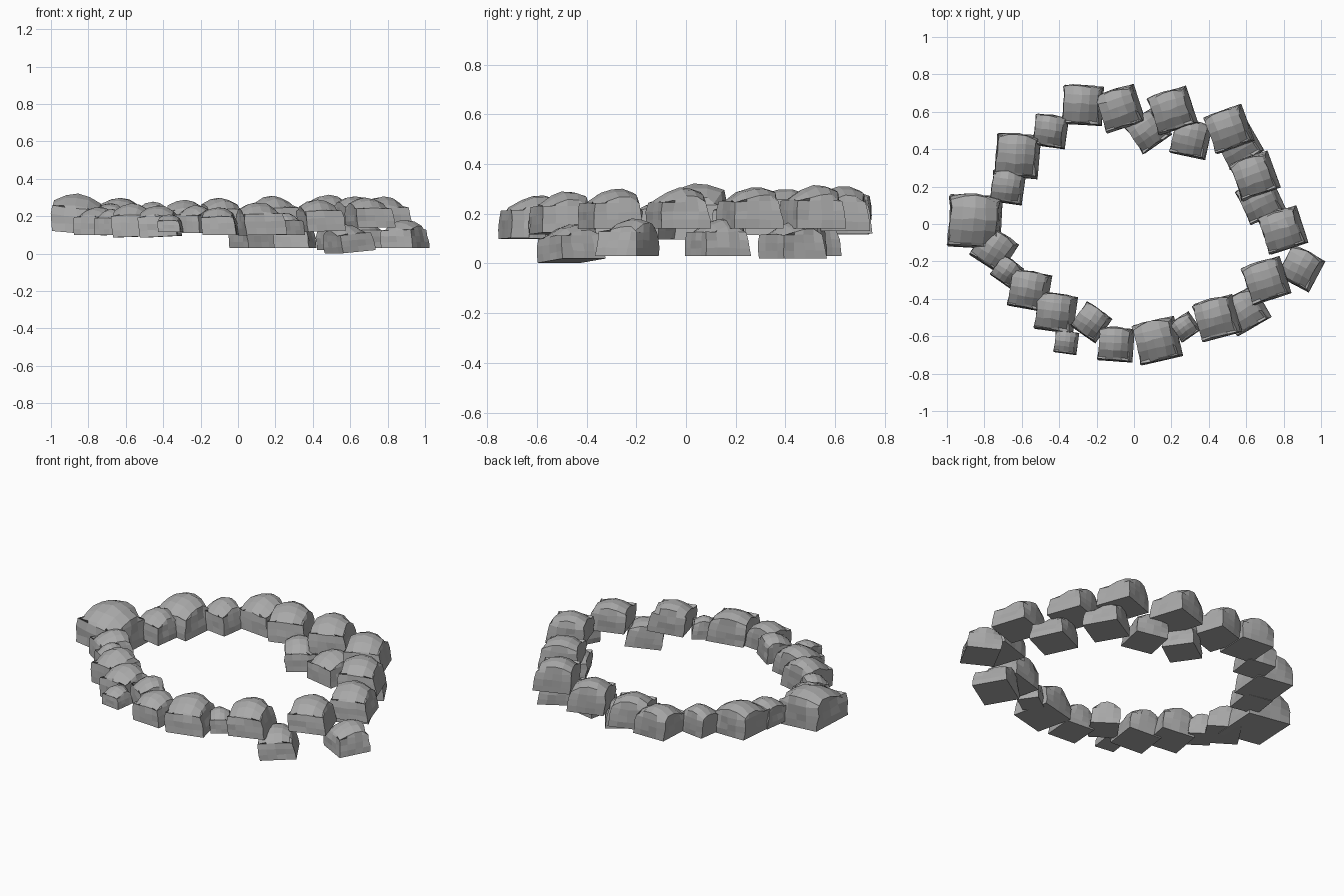
import bpy, bmesh, random
from math import radians
from mathutils import Matrix, Vector

if "Cube" in bpy.data.objects:
    bpy.data.objects.remove(bpy.data.objects["Cube"], do_unlink=True)

random.seed(7)

grey = bpy.data.materials.new("stone_grey")
grey.use_nodes = True
colour = (0.40, 0.40, 0.40, 1)
grey.diffuse_color = colour
grey.node_tree.nodes["Principled BSDF"].inputs["Base Color"].default_value = colour


def stone(name, x, y, size, turn, low, high, tilt):
    """One hewn block: flat base, leaning sides, low domed top."""
    bm = bmesh.new()
    bmesh.ops.create_cube(bm, size=1)
    bmesh.ops.subdivide_edges(bm, edges=bm.edges[:], cuts=3, use_grid_fill=True)
    for v in bm.verts:
        a, b, w = v.co.x, v.co.y, v.co.z + 0.5
        px, py, pz = a, b, w * 0.84
        # bevelled shoulder and domed crown, highest toward the back
        if w > 0.9:
            px, py = a * 0.87, b * 0.9
            pz = 1 - 0.8 * a * a - 0.75 * (b - 0.12) ** 2
        elif w > 0.7:
            px, py, pz = a * 0.95, b * 0.97, 0.64
        # blunt back corners, bowed back wall
        if b > 0.4:
            py -= 0.42 * a * a * w
        # notch on the right wall and crease on the left
        if 0.4 < w < 0.8 and abs(b) < 0.3 and abs(a) > 0.4:
            px *= 0.94
        px -= 0.09 * (w - 0.5)
        py += 0.05 * (w - 0.5)
        if w > 0.1:
            px += random.uniform(-0.018, 0.018)
            py += random.uniform(-0.018, 0.018)
            pz += random.uniform(-0.018, 0.018)
        v.co = Vector((px * size, py * size, pz * (high - low)))
    base = [f for f in bm.faces if all(v.co.z < 1e-5 for v in f.verts)]
    bmesh.ops.dissolve_faces(bm, faces=base)
    bmesh.ops.transform(bm, verts=bm.verts, matrix=Matrix.Translation((x, y, low))
                        @ Matrix.Rotation(radians(turn), 4, "Z")
                        @ Matrix.Rotation(radians(tilt), 4, "Y"))
    mesh = bpy.data.meshes.new(name)
    bm.to_mesh(mesh)
    bm.free()
    mesh.materials.append(grey)
    bpy.context.collection.objects.link(bpy.data.objects.new(name, mesh))


# x, y, size, turn, bottom, top, tilt
upper = [
    (-.86, .02, .28, -3, .11, .32, 5), (-.63, .37, .23, -5, .12, .30, 3),
    (-.45, .50, .17, -8, .12, .28, 0), (-.28, .64, .21, -3, .12, .29, 2),
    (-.08, .62, .21, 18, .12, .30, 0), (.20, .61, .21, 18, .13, .31, 0),
    (.50, .51, .21, 20, .14, .315, 0), (.64, .26, .21, 20, .14, .31, 0),
    (.79, -.03, .21, 18, .14, .305, 0), (.70, -.30, .21, 18, .14, .30, 0),
    (.44, -.50, .21, 15, .12, .29, -2), (.12, -.62, .22, 13, .10, .275, -1),
    (-.10, -.64, .18, -4, .10, .25, 0), (-.42, -.47, .20, -8, .09, .26, -3),
    (-.56, -.35, .20, -10, .09, .27, -2), (-.68, .20, .17, -8, .12, .27, 2),
]
lower = [
    (-.75, -.13, .19, -33, .10, .25, 0), (-.68, -.25, .13, -35, .10, .24, 0),
    (-.23, -.52, .16, -35, .11, .26, 0), (-.365, -.63, .12, -8, .115, .21, 0),
    (.27, -.55, .12, 35, .10, .22, 0), (.59, -.46, .20, 30, .01, .16, -5),
    (.89, -.23, .19, -28, .03, .18, 0), (.07, .50, .18, 35, .03, .19, 0),
    (.30, .46, .19, -12, .03, .18, 0), (.55, .43, .20, 30, .02, .17, 0),
    (.67, .13, .20, 25, .03, .18, 0),
]
for kind, rows in (("upper", upper), ("lower", lower)):
    for i, row in enumerate(rows):
        stone(f"{kind}_stone_{i + 1}", *row)
